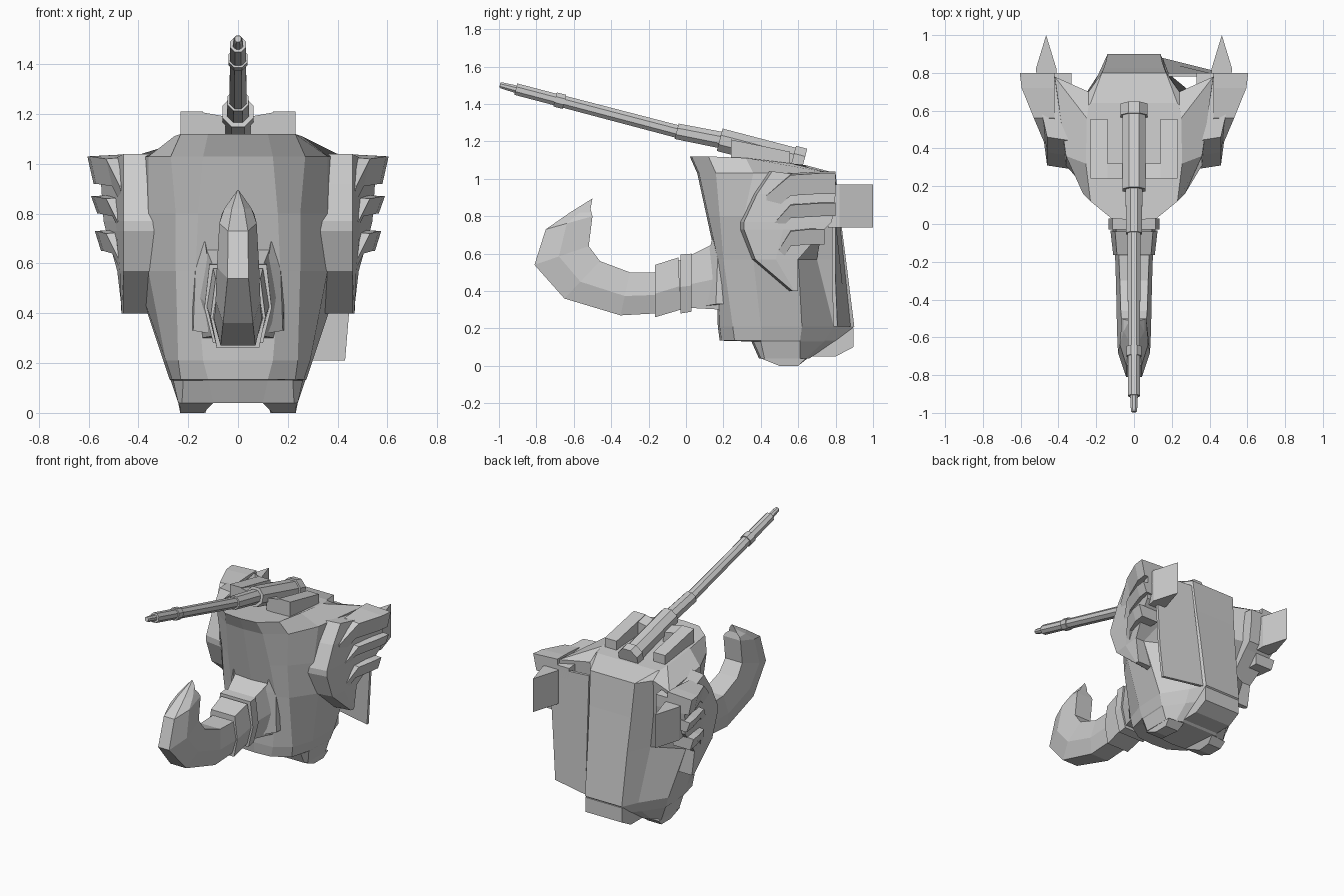
import bpy, bmesh, math
from mathutils import Vector


def loft(name, rings):
    """Skin a list of equal-length closed rings and cap both ends."""
    bm = bmesh.new()
    vs = [[bm.verts.new(p) for p in r] for r in rings]
    n = len(rings[0])
    for a, b in zip(vs, vs[1:]):
        for i in range(n):
            j = (i + 1) % n
            bm.faces.new((a[i], a[j], b[j], b[i]))
    bm.faces.new(vs[0][::-1])
    bm.faces.new(vs[-1])
    bmesh.ops.remove_doubles(bm, verts=bm.verts, dist=0.0005)
    bmesh.ops.recalc_face_normals(bm, faces=bm.faces)
    me = bpy.data.meshes.new(name)
    bm.to_mesh(me)
    bm.free()
    ob = bpy.data.objects.new(name, me)
    bpy.context.collection.objects.link(ob)
    return ob


def pair(name, rings):
    """The same loft on both sides of x = 0."""
    for side, s in (("right", 1), ("left", -1)):
        loft(f"{name}_{side}", [[(s * x, y, z) for x, y, z in r] for r in rings])


def symmetric(half):
    return half + [(-x, y, z) for x, y, z in half[::-1] if x > 0]


# Head: height, then half outline (x, y) from front round to the back panel;
# the fifth point is the fold beside that panel
head = [
    (1.12, [(.12, .03), (.23, .12), (.255, .32), (.25, .56), (.24, .63), (.23, .64)]),
    (1.03, [(.14, .07), (.27, .16), (.36, .36), (.42, .78), (.24, .70), (.17, .80)]),
    (.80, [(.16, .12), (.25, .18), (.36, .31), (.42, .74), (.23, .68), (.16, .825)]),
    (.57, [(.17, .17), (.25, .20), (.36, .36), (.42, .60), (.22, .70), (.15, .855)]),
    (.21, [(.14, .18), (.24, .25), (.29, .40), (.30, .62), (.19, .79), (.14, .90)]),
    (.135, [(.12, .19), (.23, .26), (.265, .40), (.275, .61), (.18, .74), (.14, .80)]),
    (.13, [(.12, .36), (.22, .36), (.26, .40), (.27, .61), (.18, .74), (.14, .79)]),
    (.04, [(.10, .40), (.225, .40), (.24, .42), (.24, .61), (.18, .64), (.14, .66)]),
]
rings = []
for z, half in head:
    tilt = .12 if z > 1.1 else 0
    half = [(0, half[0][1] - .01)] + half + [(0, half[-1][1])]
    rings.append(symmetric([(x, y, z - tilt * max(0, y - .25)) for x, y in half]))
loft("head", rings)

# Feet under the head
pair("foot", [[(.10, .40, .04), (.235, .40, .04), (.24, .64, .04), (.12, .65, .04)],
              [(.14, .50, 0), (.232, .50, 0), (.232, .60, 0), (.13, .60, 0)]])

# Block low on the back
step = [(.66, .05), (.80, .05), (.895, .10), (.895, .20), (.66, .20)]
loft("rear_block", [[(x, y, z) for y, z in step] for x in (-.14, .14)])

# Back plate, present on the right side only
plate = [(.18, .80, .99), (.48, .80, .97), (.45, .80, .45), (.43, .81, .21), (.15, .88, .21)]
loft("back_plate", [plate, [(x, y - .02, z) for x, y, z in plate]])

# Ear cores: crescent with its lip furthest forward at mid height (z, front, back, width)
ear = [(1.04, .45, .80, .56), (.92, .37, .80, .55), (.77, .30, .78, .54),
       (.73, .30, .74, .53), (.57, .36, .60, .485), (.40, .56, .60, .465)]
rings = []
for z, f, b, w in ear:
    drop = .04 if z > 1 else 0
    rings.append([(.33, f - .01, z), (.46, f + .01, z), (.47 + (w - .47) * .3, f + (b - f) * .5, z - drop / 2),
                  (w, b, z - drop), (.33, b, z - drop)])
pair("ear", rings)

# Three swept slats on each ear
for i, (z, tip, h, back) in enumerate([(1.03, .605, .11, .80), (.87, .59, .07, .80), (.73, .575, .08, .74)]):
    path = [(tip, back, z), (tip - .01, back - .08, z), (.53, .56, z - .01), (.475, .43 + .03 * i, z - .12)]
    pair(f"ear_slat_{i + 1}", [[(x, y, zz), (x - .025, y, zz - h), (.42, y, zz - h), (.42, y, zz + .01)]
                               for x, y, zz in path])

# Pointed fins behind the ears
pair("rear_fin", [[(.41, .76, z), (.41, .82, z), (.465, 1.0, z), (.52, .82, z), (.51, .76, z)]
                  for z in (.74, .97)])


# Trunk sections: outer edge, inner edge, then half widths outer / middle / inner
def trunk_ring(o, i, wo, wm, wi):
    o, i = Vector((0, *o)), Vector((0, *i))
    m = o.lerp(i, .45)
    return symmetric([(wo, o.y, o.z), (wm, m.y, m.z), (wi, i.y, i.z)])


loft("trunk", [trunk_ring(*s) for s in [
    ((.20, .30), (.22, .69), .15, .17, .14),
    ((.02, .31), (.02, .59), .09, .12, .10),
    ((-.17, .28), (-.17, .50), .07, .10, .08),
    ((-.35, .27), (-.30, .50), .07, .095, .075),
    ((-.65, .36), (-.46, .56), .06, .09, .07),
    ((-.81, .54), (-.52, .64), .042, .085, .065),
    ((-.75, .73), (-.50, .80), .04, .075, .065),
    ((-.62, .82), (-.505, .82), .025, .055, .055),
    ((-.50, .895), (-.51, .84), .002, .02, .03)]])

# Collars around the trunk
for name, a, b in [
        ("trunk_collar_rear", ((.03, .29), (.03, .60), .10, .135, .115), ((-.03, .28), (-.03, .595), .10, .135, .115)),
        ("trunk_collar_front", ((-.03, .30), (-.04, .58), .09, .125, .10), ((-.165, .26), (-.165, .54), .085, .11, .09))]:
    loft(name, [trunk_ring(*a), trunk_ring(*b)])

# Cheek points beside the trunk root
pair("cheek_point", [[(.12, .10, .32), (.18, .16, .33), (.19, .26, .33), (.10, .26, .33)],
                     [(.12, .12, .60), (.17, .17, .60), (.19, .24, .60), (.10, .24, .60)],
                     [(.145, .165, .78), (.15, .165, .78), (.15, .20, .78), (.145, .20, .78)]])

# Gun barrel: stepped octagonal tube along a sloping axis (y, radius)
slope = -.262
axis = Vector((0, 1, slope)).normalized()
up = Vector((0, -axis.z, axis.y))
steps = [(-.995, .014), (-.985, .018), (-.91, .022), (-.91, .034), (-.70, .034), (-.70, .042),
         (-.65, .042), (-.65, .035), (-.05, .037), (-.05, .046), (.18, .048), (.18, .067),
         (.57, .067), (.57, .078), (.63, .078)]
tube = []
for y, r in steps:
    c = Vector((0, y, 1.503 + slope * (y + 1) + (.015 if y > .1 else 0)))
    tube.append([c + r * (math.cos(a) * Vector((1, 0, 0)) + math.sin(a) * up)
                 for a in [math.pi / 8 + k * math.pi / 4 for k in range(8)]])
loft("gun_barrel", tube)

# Boxes on either side of the barrel, with arms reaching in to it at the front
pair("roof_box", [[(x, .24, 1.06), (x, .24, 1.21), (x, .555, 1.145), (x, .555, 1.03)]
                  for x in (.14, .23)])
pair("roof_arm", [[(x, .24, 1.06), (x, .24, z), (x, .32, z - .02), (x, .32, 1.06)]
                  for x, z in ((.05, 1.19), (.15, 1.208))])
